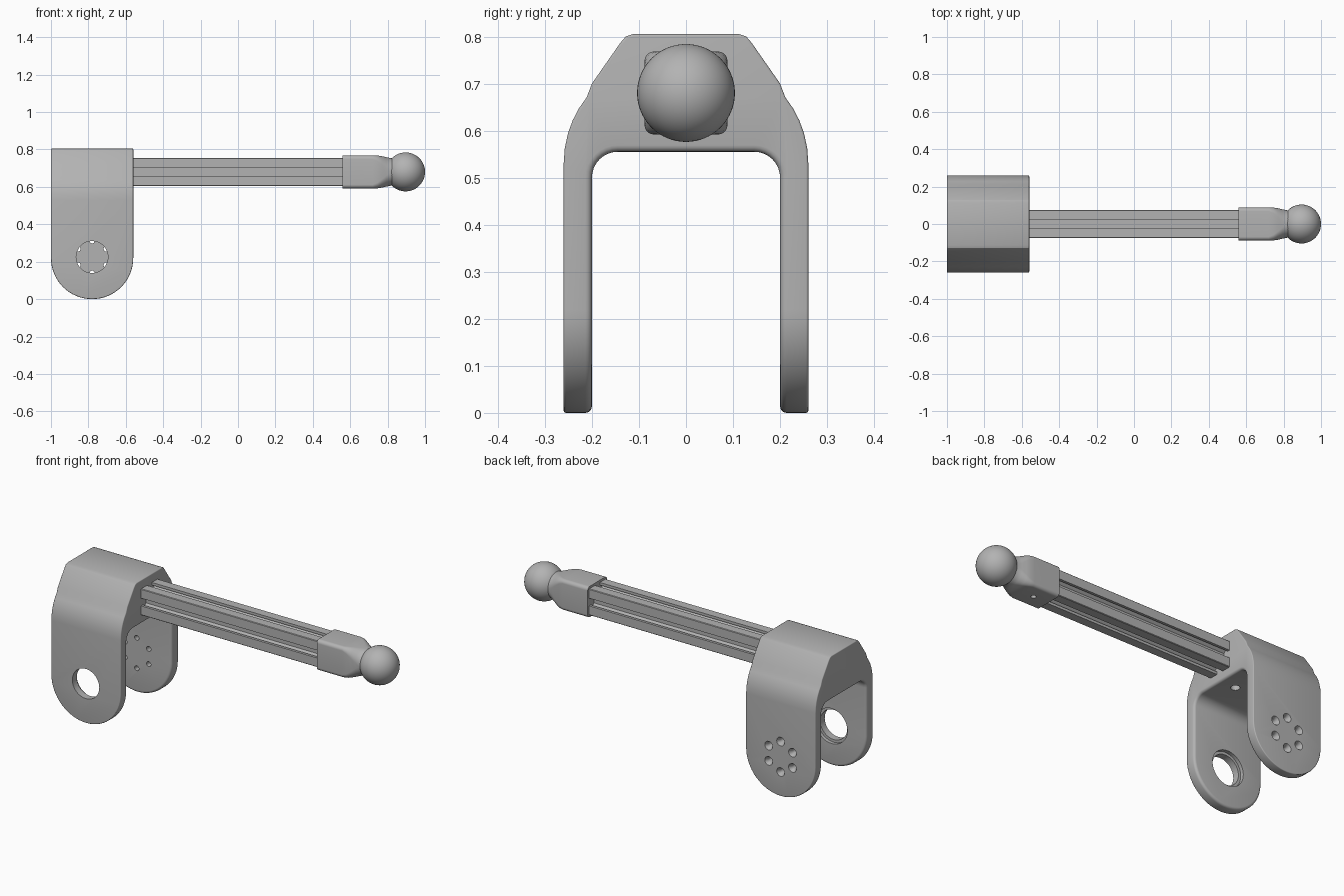
import bpy, bmesh
from math import pi, sin, cos, radians
from mathutils import Matrix, Vector

if "Cube" in bpy.data.objects:
    bpy.data.objects.remove(bpy.data.objects["Cube"])

grey = bpy.data.materials.new("light_grey")
grey.use_nodes = True
grey.diffuse_color = (0.45, 0.45, 0.45, 1)
grey.node_tree.nodes["Principled BSDF"].inputs["Base Color"].default_value = (0.45, 0.45, 0.45, 1)

AXIS_Z = 0.68      # height of the bar
LEG_X = -0.78      # middle of the bracket
HOLE_Z = 0.225


def finish(bm, name):
    bmesh.ops.recalc_face_normals(bm, faces=bm.faces)
    mesh = bpy.data.meshes.new(name)
    bm.to_mesh(mesh)
    bm.free()
    mesh.materials.append(grey)
    obj = bpy.data.objects.new(name, mesh)
    bpy.context.collection.objects.link(obj)
    return obj


def loft(rings, name):
    """Skin a list of equal-length rings and cap both ends."""
    bm = bmesh.new()
    loops = [[bm.verts.new(p) for p in ring] for ring in rings]
    n = len(loops[0])
    for a, b in zip(loops, loops[1:]):
        for i in range(n):
            bm.faces.new((a[i], a[(i + 1) % n], b[(i + 1) % n], b[i]))
    bm.faces.new(loops[0])
    bm.faces.new(loops[-1])
    return finish(bm, name)


def cylinder(center, axis, r1, r2, depth, segments=32):
    bm = bmesh.new()
    turn = Vector((0, 0, 1)).rotation_difference(Vector(axis)).to_matrix().to_4x4()
    bmesh.ops.create_cone(bm, cap_ends=True, segments=segments, radius1=r1, radius2=r2,
                          depth=depth, matrix=Matrix.Translation(center) @ turn)
    return finish(bm, "cutter")


def boolean(obj, cutter, operation="DIFFERENCE"):
    mod = obj.modifiers.new("cut", "BOOLEAN")
    mod.operation, mod.object, mod.solver = operation, cutter, "EXACT"
    bpy.context.view_layer.objects.active = obj
    bpy.ops.object.modifier_apply(modifier=mod.name)
    bpy.data.objects.remove(cutter)


def smooth(obj, angle=30):
    bpy.ops.object.select_all(action="DESELECT")
    obj.select_set(True)
    bpy.context.view_layer.objects.active = obj
    bpy.ops.object.shade_smooth_by_angle(angle=radians(angle))


# Fork bracket: arch profile trimmed by a round-ended side outline
half = [(0.113, 0.805), (0.128, 0.8), (0.14, 0.786), (0.2, 0.7)]
half += [(0.07 + 0.19 * cos(a), 0.53 + 0.21 * sin(a))
         for a in [radians(d) for d in (42, 34, 26, 18, 9, 0)]]
half += [(0.26, -0.1), (0.2, -0.1)]
half += [(0.145 + 0.055 * cos(a), 0.5 + 0.055 * sin(a)) for a in [i * pi / 16 for i in range(9)]]
arch = half + [(-y, z) for y, z in reversed(half)]
bracket = loft([[(x, y, z) for y, z in arch] for x in (-1.1, -0.46)], "fork_bracket")

outline = [(LEG_X + 0.22 * cos(a), 0.22 + 0.22 * sin(a))
           for a in [pi + i * pi / 32 for i in range(33)]]
outline += [(-0.56, 1), (-1, 1)]
boolean(bracket, loft([[(x, y, z) for x, z in outline] for y in (-0.5, 0.5)], "cutter"), "INTERSECT")


def round_rim(obj, width, inner):
    """Round the sharp rim on the inner or outer side of the fork."""
    bm = bmesh.new()
    bm.from_mesh(obj.data)
    bmesh.ops.remove_doubles(bm, verts=bm.verts, dist=0.0002)
    rim = [e for e in bm.edges if e.calc_face_angle(0) > 1 and
           all((abs(v.co.y) < 0.202 and v.co.z < 0.56) == inner for v in e.verts)]
    bmesh.ops.bevel(bm, geom=rim, offset=width, segments=4, profile=0.5,
                    affect="EDGES", clamp_overlap=True)
    bm.to_mesh(obj.data)
    bm.free()


round_rim(bracket, 0.014, True)
round_rim(bracket, 0.005, False)

# Bearing hole with an inner step in the front leg
boolean(bracket, cylinder((LEG_X, -0.23, HOLE_Z), (0, 1, 0), 0.085, 0.085, 0.2, 48))
boolean(bracket, cylinder((LEG_X, -0.17, HOLE_Z), (0, 1, 0), 0.1, 0.1, 0.1, 48))

# Ring of countersunk screw holes in the back leg
for i in range(6):
    a = pi / 2 + i * pi / 3
    x, z = LEG_X + 0.087 * cos(a), HOLE_Z + 0.087 * sin(a)
    boolean(bracket, cylinder((x, 0.23, z), (0, 1, 0), 0.014, 0.014, 0.2, 24))
    boolean(bracket, cylinder((x, 0.255, z), (0, 1, 0), 0.014, 0.03, 0.03, 24))

# Screw hole under the bridge
boolean(bracket, cylinder((-0.66, 0, 0.55), (0, 0, 1), 0.024, 0.024, 0.1, 24))
smooth(bracket)

# Slotted bar: one side of the section turned four times
side = [(-0.072, 0.075), (-0.022, 0.075), (-0.022, 0.06), (-0.042, 0.06), (-0.042, 0.05), (-0.022, 0.03)]
side += [(-y, z) for y, z in reversed(side)]
section = []
for k in range(4):
    c, s = cos(k * pi / 2), sin(k * pi / 2)
    section += [(y * c + z * s, z * c - y * s) for y, z in side]
bar = loft([[(x, y, AXIS_Z + z) for y, z in section] for x in (-0.75, 0.6)], "slotted_bar")


# End socket: rounded square blending into a round neck
def rounded_square(x, size, radius):
    ring = []
    for k in range(4):
        mid = pi / 4 + k * pi / 2
        cy, cz = [(size - radius) * (1 if f(mid) > 0 else -1) for f in (cos, sin)]
        for j in range(9):
            a = k * pi / 2 + j * pi / 16
            ring.append((x, cy + radius * cos(a), AXIS_Z + cz + radius * sin(a)))
    return ring


stations = [(0.56, 0.088, 0.02), (0.72, 0.088, 0.02), (0.745, 0.088, 0.03), (0.77, 0.084, 0.045),
            (0.795, 0.078, 0.06), (0.82, 0.073, 0.072), (0.86, 0.072, 0.0715)]
socket = loft([rounded_square(*s) for s in stations], "end_socket")
boolean(socket, cylinder((0.655, 0, 0.59), (0, 0, 1), 0.014, 0.014, 0.05, 24))
smooth(socket)

# Ball at the tip
bm = bmesh.new()
bmesh.ops.create_uvsphere(bm, u_segments=48, v_segments=32, radius=0.104,
                          matrix=Matrix.Translation((0.896, 0, AXIS_Z)))
smooth(finish(bm, "ball_tip"))
